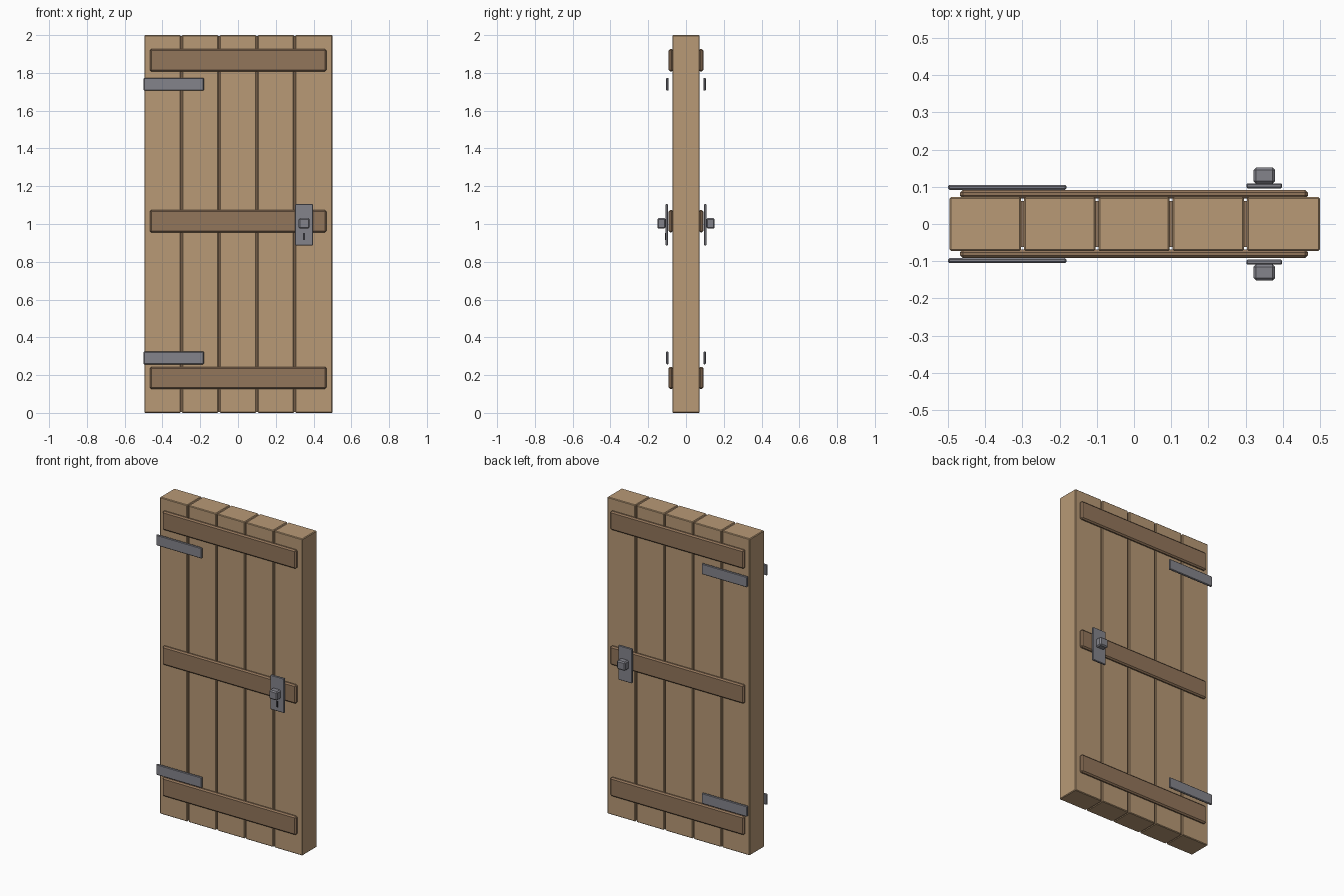
import bpy, bmesh
from mathutils import Vector

if "Cube" in bpy.data.objects:
    bpy.data.objects.remove(bpy.data.objects["Cube"])


def material(name, rgb):
    m = bpy.data.materials.new(name)
    m.diffuse_color = (*rgb, 1)
    m.use_nodes = True
    m.node_tree.nodes["Principled BSDF"].inputs["Base Color"].default_value = m.diffuse_color
    return m


light_wood = material("light_wood", (0.48, 0.32, 0.18))
dark_wood = material("dark_wood", (0.29, 0.18, 0.105))
iron = material("iron", (0.23, 0.23, 0.26))
black = material("black", (0.03, 0.03, 0.035))


def box(name, xs, ys, zs, mat, bevel=0.0):
    """Chamfered box spanning the given ranges."""
    lo = Vector((xs[0], min(ys), zs[0]))
    hi = Vector((xs[1], max(ys), zs[1]))
    bm = bmesh.new()
    bmesh.ops.create_cube(bm, size=1)
    for v in bm.verts:
        v.co = Vector([(lo[i] + hi[i]) / 2 + v.co[i] * (hi[i] - lo[i]) for i in range(3)])
    if bevel:
        bmesh.ops.bevel(bm, geom=bm.edges[:], offset=bevel, segments=1,
                        profile=0.5, affect='EDGES')
    me = bpy.data.meshes.new(name)
    bm.to_mesh(me)
    bm.free()
    me.materials.append(mat)
    ob = bpy.data.objects.new(name, me)
    bpy.context.collection.objects.link(ob)
    return ob


# Five upright planks with narrow gaps
gap = 0.004
edges = [-0.496 - gap, -0.3, -0.1, 0.1, 0.3, 0.5 + gap]
for i in range(5):
    box(f"plank_{i + 1}", (edges[i] + gap, edges[i + 1] - gap),
        (-0.072, 0.072), (0, 2), light_wood, 0.004)

# Filler strips recessed in the gaps
for i, x in enumerate(edges[1:5]):
    box(f"gap_strip_{i + 1}", (x - gap, x + gap), (-0.062, 0.062),
        (0.004, 1.996), dark_wood)

# Fittings repeated on front and back faces
for side, s in (("front", -1), ("back", 1)):
    # Cross battens
    for level, z in (("lower", 0.185), ("middle", 1.015), ("upper", 1.867)):
        box(f"{side}_{level}_batten", (-0.467, 0.468), (s * 0.068, s * 0.092),
            (z - 0.059, z + 0.059), dark_wood, 0.008)
    # Hinge straps
    for level, z in (("lower", 0.291), ("upper", 1.740)):
        box(f"{side}_{level}_hinge_strap", (-0.5, -0.181), (s * 0.092, s * 0.105),
            (z - 0.034, z + 0.034), iron, 0.004)
    # Lock plate and knob
    box(f"{side}_lock_plate", (0.302, 0.398), (s * 0.096, s * 0.109),
        (0.887, 1.105), iron, 0.003)
    box(f"{side}_knob", (0.321, 0.379), (s * 0.108, s * 0.152),
        (0.975, 1.031), iron, 0.007)

# Keyhole on the front plate
box("keyhole", (0.345, 0.355), (-0.111, -0.106), (0.914, 0.952), black)
